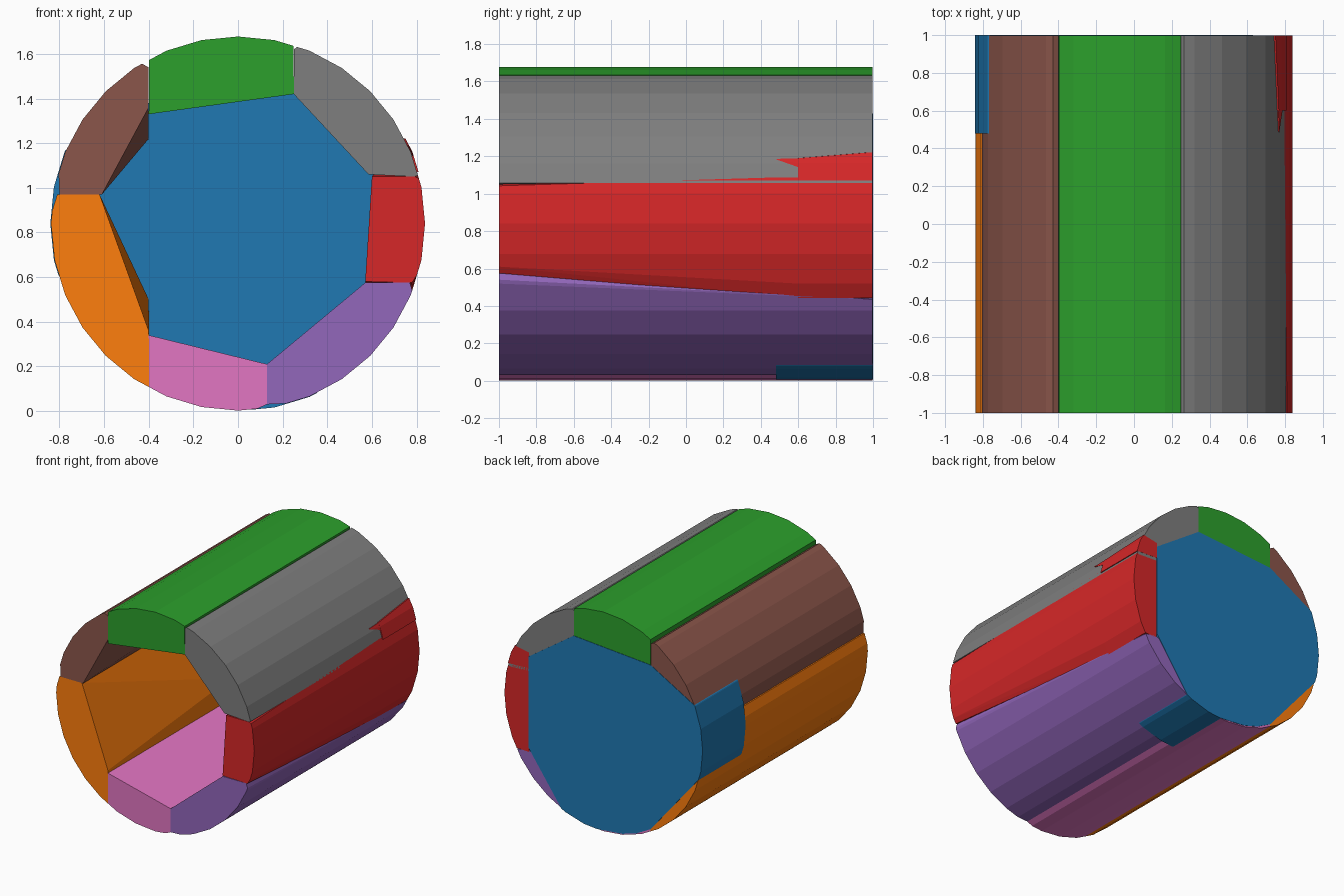
import bpy, bmesh, math

if "Cube" in bpy.data.objects:
    bpy.data.objects.remove(bpy.data.objects["Cube"])

R, CZ, N = 0.838, 0.84, 32


def arc(a0, a1, r=R):
    """Points of the 32-sided outline between two angles (degrees, a0 < a1)."""
    step = 360 / N
    k0, k1 = math.floor(a0 / step) + 1, math.ceil(a1 / step)
    angles = [a0] + [k * step for k in range(k0, k1)] + [a1]
    pts = []
    for a in angles:
        off = (a % step) - step / 2
        rr = r * math.cos(math.radians(step / 2)) / math.cos(math.radians(off))
        pts.append((rr * math.cos(math.radians(a)), CZ + rr * math.sin(math.radians(a))))
    return pts


def hull(name, color, *sections):
    """Convex solid through (y, outline) sections; outlines are (x, z) points."""
    bm = bmesh.new()
    for y, pts in sections:
        for x, z in pts:
            bm.verts.new((x, y, z))
    res = bmesh.ops.convex_hull(bm, input=bm.verts)
    junk = {g for g in res["geom_interior"] + res["geom_unused"]
            if isinstance(g, bmesh.types.BMVert)}
    bmesh.ops.delete(bm, geom=list(junk), context='VERTS')
    bmesh.ops.dissolve_limit(bm, angle_limit=0.01, verts=bm.verts, edges=bm.edges)
    bmesh.ops.recalc_face_normals(bm, faces=bm.faces)
    me = bpy.data.meshes.new(name)
    bm.to_mesh(me)
    bm.free()
    ob = bpy.data.objects.new(name, me)
    bpy.context.collection.objects.link(ob)
    mat = bpy.data.materials.get(color) or bpy.data.materials.new(color)
    mat.diffuse_color = COLORS[color]
    mat.use_nodes = True
    mat.node_tree.nodes["Principled BSDF"].inputs["Base Color"].default_value = mat.diffuse_color
    me.materials.append(mat)
    return ob


COLORS = {
    "blue": (0.014, 0.19, 0.45, 1), "green": (0.025, 0.35, 0.025, 1),
    "grey": (0.21, 0.21, 0.21, 1), "red": (0.67, 0.02, 0.021, 1),
    "purple": (0.29, 0.135, 0.5, 1), "pink": (0.76, 0.18, 0.54, 1),
    "orange": (1.0, 0.21, 0.004, 1), "brown": (0.26, 0.093, 0.07, 1),
}
F, B = -1.0, 0.997

# Top stave
top = arc(72.6, 118.5) + [(-0.4, 1.33), (0.25, 1.42)]
hull("top_stave", "green", (F, top), (B, top))

# Upper right stave
ur = arc(15, 71.5) + [(0.25, 1.62), (0.25, 1.42), (0.585, 1.06), (0.79, 1.05)]
hull("upper_right_stave", "grey", (F, ur), (B, ur))

# Right stave, widening towards the back, with a raised tab at its rear
red_front = [(0.6, 1.05), (0.795, 1.05), (0.78, 0.575), (0.57, 0.58)] + arc(-16, 14)
red_back = [(0.63, 1.09), (0.63, 0.44)] + arc(-28.5, 17.5)
hull("right_stave", "red", (F, red_front), (0.6, red_back), (B, red_back))
tab = lambda a: arc(16, a, R + 0.007) + [(0.63, 1.08), (0.63, 1.2)]
hull("right_stave_tab", "red", (0.6, tab(24.5)), (B + 0.001, tab(27)))
hull("right_stave_barb", "red", (0.485, arc(24, 24.3, R + 0.006)),
     (0.6, arc(21, 24.5, R + 0.006) + [(0.7, 1.16)]))

# Lower right stave, narrowing towards the back
low = [(0.13, 0.03), (0.13, 0.21)] + arc(285, 331)
hull("lower_right_stave", "purple",
     (F, low + arc(331, 339) + [(0.77, 0.575), (0.57, 0.575)]),
     (0.6, low + [(0.63, 0.45)]), (B, low + [(0.63, 0.45)]))

# Bottom stave
bottom = arc(241.5, 276) + [(0.13, 0.03), (0.13, 0.21), (-0.4, 0.34)]
hull("bottom_stave", "pink", (F, bottom), (B, bottom))

# Lower left stave, inner side leaning inwards at the back
ll = [(-0.81, 0.97), (-0.62, 0.97)] + arc(176, 241.5)
hull("lower_left_stave", "orange", (F, ll + [(-0.4, 0.36)]),
     (0.48, ll + [(-0.4, 0.5)]), (B, ll + [(-0.4, 0.5)]))

# Upper left stave
ul = [(-0.4, 1.54), (-0.4, 1.36), (-0.8, 0.97), (-0.61, 0.97)] + arc(121, 164.5)
hull("upper_left_stave", "brown", (F, ul),
     (0.48, ul + [(-0.4, 1.22)]), (B, ul + [(-0.4, 1.22)]))

# Closed end
plug = (arc(157, 196, R + 0.003) + [(-0.4, 0.125)] + arc(250, 264, R - 0.008)
        + arc(274, 295, R + 0.002)
        + [(0.63, 0.47), (0.63, 1.17), (0.25, 1.43), (-0.4, 1.38)])
hull("closed_end", "blue", (0.48, plug), (1.0, plug))
